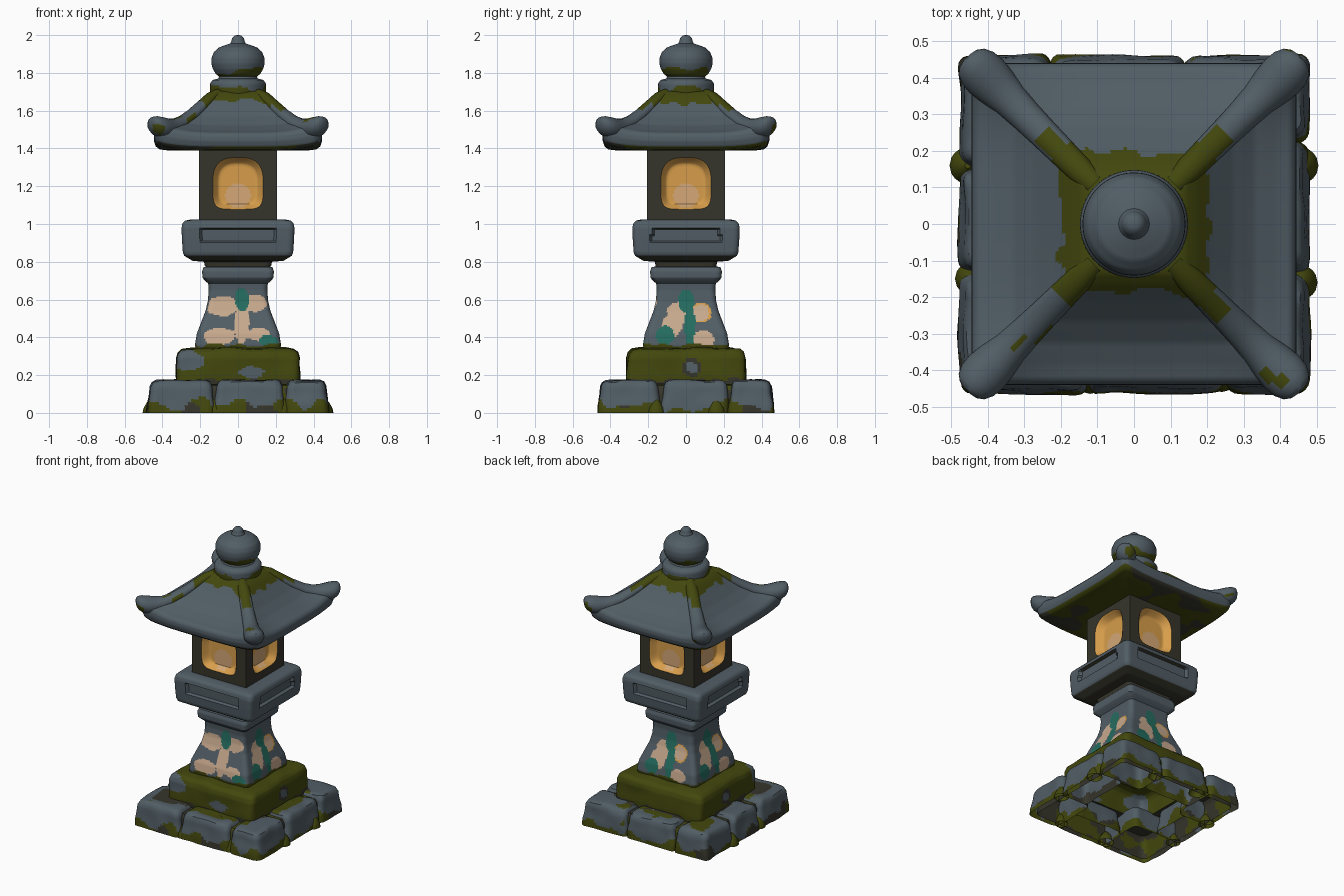
import bpy, math
from mathutils import Vector, Matrix, noise

if "Cube" in bpy.data.objects:
    bpy.data.objects.remove(bpy.data.objects["Cube"])


def mat(name, rgb):
    m = bpy.data.materials.new(name)
    m.diffuse_color = (*rgb, 1)
    m.use_nodes = True
    m.node_tree.nodes["Principled BSDF"].inputs["Base Color"].default_value = m.diffuse_color
    return m


MATS = [mat("slate stone", (.082, .110, .130)), mat("moss green", (.056, .064, .004)),
        mat("dark earth", (.036, .035, .024)), mat("warm amber", (.68, .34, .07)),
        mat("cream lichen", (.58, .40, .27)), mat("teal leaf", (.018, .15, .115)),
        mat("soft glow", (.66, .39, .18))]
STONE, MOSS, DARK, AMBER, CREAM, TEAL, GLOW = range(7)


def nz(c, f):
    return noise.noise(Vector(c) * f)


def skin(name, rings, rule, cap0=False, cap1=False, angle=40):
    """Join equal rings of points into a skin, coloured by rule(centre, normal)."""
    n = len(rings[0])
    verts = [p for r in rings for p in r]
    faces = [(k * n + i, k * n + (i + 1) % n, (k + 1) * n + (i + 1) % n, (k + 1) * n + i)
             for k in range(len(rings) - 1) for i in range(n)]
    if cap0:
        faces.append(tuple(reversed(range(n))))
    if cap1:
        faces.append(tuple(range(len(verts) - n, len(verts))))
    me = bpy.data.meshes.new(name)
    me.from_pydata(verts, [], faces)
    me.update()
    for m in MATS:
        me.materials.append(m)
    for p in me.polygons:
        p.material_index = rule(p.center, p.normal)
        p.use_smooth = True
    me.set_sharp_from_angle(angle=math.radians(angle))
    ob = bpy.data.objects.new(name, me)
    bpy.context.collection.objects.link(ob)
    return ob


def square(n):
    """Points counter-clockwise round the unit square, corners included."""
    side = [-1 + 2 * i / n for i in range(n)]
    return ([(1, s) for s in side] + [(-s, 1) for s in side]
            + [(-1, -s) for s in side] + [(s, -1) for s in side])


def loft(name, prof, rule, size=(0, 0), at=(0, 0), r=.03, n=32, step=.02,
         warp=None, cap0=False, cap1=True):
    """Rounded-square loft; prof holds (half width, height, corner lift)."""
    prof = [(*p, 0)[:3] for p in prof]
    rows = [prof[0]]
    for a, b in zip(prof, prof[1:]):
        k = max(1, math.ceil(math.dist(a, b) / step))
        rows += [tuple(x + (y - x) * j / k for x, y in zip(a, b)) for j in range(1, k + 1)]
    rings = []
    for h, z, lift in rows:
        hx, hy = size[0] + h, size[1] + h
        rr = min(r, hx, hy)
        ring = []
        for u, v in square(n):
            p = Vector((u * hx, v * hy))
            q = Vector((max(rr - hx, min(hx - rr, p.x)), max(rr - hy, min(hy - rr, p.y))))
            d = p - q
            if abs(d.x) > 1e-6 and abs(d.y) > 1e-6:
                p = q + d.normalized() * rr
            c = min(abs(u), abs(v))
            co = Vector((p.x + at[0], p.y + at[1], z + lift * c ** 4))
            ring.append(warp(co) if warp else co)
        rings.append(ring)
    return skin(name, rings, rule, cap0, cap1)


def rough(amount, freq):
    def f(c):
        d = noise.noise_vector(c * freq) * amount
        return Vector((c.x + d.x, c.y + d.y, c.z + d.z * min(1, c.z * 8)))
    return f


# Base: dark filler behind a ring of eight rough stones
loft("base_filler", [(.445, 0), (.435, .12), (.42, .145), (.28, .15)],
     lambda c, n: MOSS if nz(c, 7) > .15 else DARK, size=(0, -.015), cap1=False)


def stone_rule(c, n):
    k = nz(c, 9)
    if c.z < .045 + .09 * k:
        return MOSS if nz(c, 5) > -.15 else DARK
    if n.z > .6 and max(abs(c.x), abs(c.y)) < .37 + .08 * k:
        return MOSS if k > -.1 else DARK
    return STONE


STONES = [(-.47, -.135, -.455, -.145), (-.12, .24, -.455, -.27), (.255, .47, -.455, -.145),
          (.29, .47, -.125, .22), (.15, .47, .235, .455), (-.22, .135, .27, .455),
          (-.47, -.235, .16, .455), (-.47, -.29, -.125, .145)]
for i, (x0, x1, y0, y1) in enumerate(STONES):
    loft(f"base_stone_{i + 1}",
         [(.010, 0), (.008, .04), (0, .09), (-.005, .14), (-.016, .163), (-.035, .172), (-.07, .174)],
         stone_rule, size=((x1 - x0) / 2, (y1 - y0) / 2), at=((x0 + x1) / 2, (y0 + y1) / 2),
         r=.035, n=18, warp=rough(.009, 9))

# Moss clumps at the foot
for i, (x, y, s) in enumerate([(-.455, .16, 1), (.455, .16, 1), (-.16, .415, 1), (.17, .41, .9),
                               (-.12, -.415, 1), (.455, -.16, .95), (-.445, -.15, .9), (.24, -.42, .8)]):
    loft(f"moss_clump_{i + 1}", [(.05 * s, 0), (.045 * s, .025), (.028 * s, .055), (.008, .075)],
         lambda c, n: MOSS, at=(x, y), r=9, n=4)


# Mossy plinth
def plinth_rule(c, n):
    k = nz(c, 14) * .03
    if c.y < -.25 and math.hypot((c.x + .27) / .09, (c.z - .28) / .06) < 1 + k * 8:
        return STONE
    if n.y < -.6 and math.hypot((c.x - .07) / .07, (c.z - .215) / .03) < 1 + k * 8:
        return STONE
    if abs(n.x) > .6:
        d = math.hypot(c.y - .03, c.z - .24)
        if d < .05:
            return STONE if d < .03 else DARK
    return DARK if c.z < .175 + k else MOSS


loft("plinth", [(.325, .15), (.327, .19), (.325, .29), (.315, .32), (.295, .337), (.25, .345), (.2, .347)],
     plinth_rule, size=(0, -.012), r=.035, step=.012, warp=rough(.008, 8), cap1=False)

# Pedestal with painted-looking lichen blooms: (across, height, radii, colour)
BLOOM_A = [(.02, .60, .038, .06, TEAL), (.16, .38, .05, .03, TEAL), (-.08, .565, .085, .052, CREAM),
           (.09, .58, .065, .045, CREAM), (.02, .48, .04, .11, CREAM), (-.10, .405, .085, .045, CREAM),
           (.11, .415, .06, .035, CREAM)]
BLOOM_B = [(0, .59, .042, .06, TEAL), (.02, .46, .03, .10, TEAL), (-.11, .41, .05, .05, TEAL),
           (.08, .53, .043, .043, CREAM), (.08, .53, .055, .053, AMBER), (-.04, .53, .06, .06, CREAM),
           (-.075, .46, .055, .06, CREAM), (.09, .39, .06, .045, CREAM)]


def pedestal_rule(c, n):
    k = nz(c, 18)
    if c.z < .36 + .02 * k:
        return MOSS
    if abs(n.y) > abs(n.x):
        u, blooms = (c.x, BLOOM_A) if c.y < 0 else (-c.x, BLOOM_B)
    else:
        u, blooms = (c.y if c.x > 0 else -c.y), BLOOM_B
    for a, z, ra, rz, m in blooms:
        if math.hypot((u - a) / ra, (c.z - z) / rz) < 1 + .15 * k:
            return m
    return STONE


loft("pedestal", [(.222, .33), (.228, .36), (.218, .42), (.195, .48), (.172, .54), (.16, .59),
                  (.155, .65), (.158, .685), (.175, .70), (.188, .715), (.19, .75), (.182, .772), (.12, .78)],
     pedestal_rule, n=44, step=.009, cap1=False)


# Platform with a sunken panel on each side
def sink(c):
    if .905 < c.z < .975:
        if abs(c.x) < .195 and abs(c.y) > .24:
            c.y *= .935
        elif abs(c.y) < .18 and abs(c.x) > .24:
            c.x *= .935
    return c


loft("platform", [(.175, .775), (.18, .80), (.24, .805), (.265, .82), (.285, .832), (.292, .85), (.297, .92),
                  (.299, .98), (.293, 1.005), (.28, 1.018), (.25, 1.024), (.15, 1.025)],
     lambda c, n: DARK if c.z < .812 or n.z < -.75 else STONE, size=(0, -.015), n=44, step=.01, warp=sink)


# Light chamber: four walls with recessed arched windows
def window_rule(c, n):
    if max(abs(c.x), abs(c.y)) > .2045:
        return DARK
    u = min(abs(c.x), abs(c.y))
    return GLOW if math.hypot(u / .07, (c.z - 1.15) / .065) < 1 and c.z < 1.25 else AMBER


def wall_rings():
    W, Z0, Z1 = .207, 1.01, 1.40
    sq = square(14)
    def ring(sx, sz, y, cz):
        out = []
        for u, v in sq:
            a = math.atan2(v, u)
            e = 2.8 if v > 0 else 5
            k = (abs(math.cos(a)) ** e + abs(math.sin(a)) ** e) ** (-1 / e)
            out.append(Vector((k * math.cos(a) * sx, -y, cz + k * math.sin(a) * sz)))
        return out
    zc = (Z0 + Z1) / 2
    rect = [Vector((u * W, -W, zc + v * (Z1 - Z0) / 2)) for u, v in sq]
    rings = [rect, ring(.133, .137, W, 1.215), ring(.122, .127, .195, 1.215),
             ring(.108, .113, .168, 1.212), ring(.10, .105, .162, 1.21)]
    return rings + [ring(.10 * s, .105 * s, .162, 1.21) for s in (.88, .76, .64, .52, .4, .28, .14, .02)]


for i, side in enumerate(("front", "right", "back", "left")):
    rot = Matrix.Rotation(math.pi / 2 * i, 3, "Z")
    skin(f"chamber_wall_{side}", [[rot @ p for p in r] for r in wall_rings()], window_rule, cap1=True)


# Roof with upswept corners
def roof_rule(c, n):
    k = nz(c, 16)
    if c.z > 1.645 + .03 * k:
        return MOSS
    if n.z < -.55:
        return MOSS if nz(c, 6) > -.1 else DARK
    return STONE


loft("roof", [(.19, 1.39, 0), (.36, 1.388, .01), (.415, 1.395, .02), (.435, 1.41, .03), (.445, 1.44, .045),
              (.443, 1.465, .06), (.43, 1.482, .06), (.39, 1.495, .05), (.33, 1.522, .025), (.27, 1.568, .01),
              (.215, 1.625, 0), (.17, 1.675, 0), (.14, 1.70, 0), (.10, 1.71, 0)],
     roof_rule, size=(0, -.004), r=.04, n=44, step=.014)

# Corner ridges ending in thick horn tips
RIDGE = [(.11, 1.69, .025), (.15, 1.665, .032), (.20, 1.618, .034), (.25, 1.572, .036), (.30, 1.534, .039),
         (.34, 1.513, .044), (.375, 1.507, .052), (.405, 1.511, .056), (.428, 1.518, .053),
         (.445, 1.526, .043), (.454, 1.532, .028), (.457, 1.534, .010)]
for i in range(4):
    ang = math.pi / 4 + i * math.pi / 2
    across = Vector((-math.sin(ang), math.cos(ang), 0))
    rings = []
    for d, z, r in RIDGE:
        o = Vector((d * math.cos(ang) * 2 ** .5, d * math.sin(ang) * 2 ** .5, z))
        rings.append([o + across * (1.15 * r * math.cos(t)) + Vector((0, 0, r * math.sin(t)))
                      for t in (2 * math.pi * j / 20 for j in range(20))])
    skin(f"roof_ridge_{i + 1}", rings,
         lambda c, n: MOSS if c.z > 1.62 + .03 * nz(c, 16) or nz(c, 11) > .5 else STONE, True, True)


# Finial: collar, onion ball and tip
def finial_rule(c, n):
    k = nz(c, 9)
    if c.z < 1.72 + .05 * k or 1.775 < c.z < 1.82 + .06 * k:
        return MOSS
    return STONE


loft("finial", [(.145, 1.68), (.148, 1.71), (.147, 1.745), (.135, 1.762), (.105, 1.77), (.10, 1.78),
                (.118, 1.795), (.133, 1.82), (.141, 1.85), (.14, 1.88), (.128, 1.91), (.10, 1.935),
                (.065, 1.948), (.042, 1.955), (.035, 1.968), (.031, 1.984), (.018, 1.997), (.003, 2.0)],
     finial_rule, r=9, n=16, step=.012)
